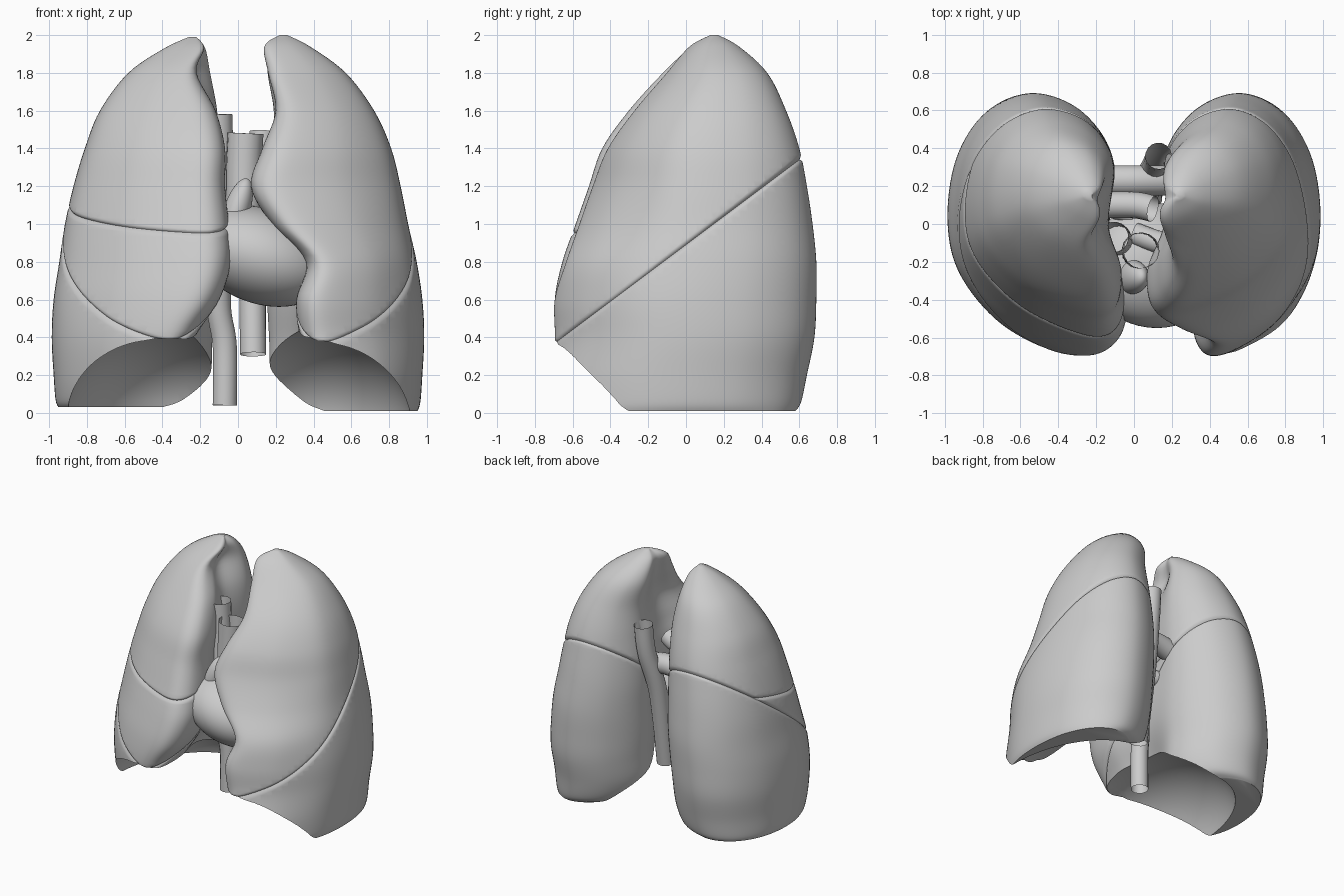
import bpy, bmesh, math
from mathutils import Vector, Matrix

cube = bpy.data.objects.get("Cube")
if cube:
    bpy.data.objects.remove(cube, do_unlink=True)

mat = bpy.data.materials.new("light_gray")
mat.use_nodes = True
GRAY = (0.6, 0.6, 0.6, 1)
mat.diffuse_color = GRAY
mat.node_tree.nodes["Principled BSDF"].inputs["Base Color"].default_value = GRAY


def add_object(name, bm):
    mesh = bpy.data.meshes.new(name)
    bm.to_mesh(mesh)
    obj = bpy.data.objects.new(name, mesh)
    bpy.context.collection.objects.link(obj)
    mesh.materials.append(mat)
    return obj


def smooth(obj):
    bpy.ops.object.select_all(action='DESELECT')
    obj.select_set(True)
    bpy.context.view_layer.objects.active = obj
    bpy.ops.object.shade_smooth_by_angle(angle=math.radians(50))


def spline(pts, steps, closed):
    """Points of a curve running through all the given tuples."""
    n, out = len(pts), []
    pts = [Vector(p) for p in pts]
    get = (lambda i: pts[i % n]) if closed else (lambda i: pts[max(0, min(n - 1, i))])
    for i in range(n if closed else n - 1):
        a, b, c, d = (get(i + k) for k in (-1, 0, 1, 2))
        for s in range(steps):
            t = s / steps
            out.append(b + (c - a) * t / 2 + (a - b * 2.5 + c * 2 - d / 2) * t**2
                       + (b * 1.5 - c * 1.5 + (d - a) / 2) * t**3)
    if not closed:
        out.append(pts[-1])
    return out


# Lung cross-section: across 0 (inner) to 1 (outer), along 0 (front) to 1 (back)
SECTION = spline([(1, .5), (.95, .75), (.77, .93), (.5, 1), (.2, .92), (.02, .72), (.08, .42),
                  (0, .2), (.04, .04), (.22, 0), (.62, .11), (.91, .3)], 8, True)

# Rows: height, outer x, inner x at back, inner x at front, front y, back y
LEFT = [(.01, .95, .32, .5, -.68, .58), (.06, .965, .22, .45, -.7, .61),
        (.2, .975, .16, .4, -.71, .64), (.4, .985, .15, .33, -.69, .68),
        (.6, .975, .14, .31, -.69, .69), (.8, .945, .14, .36, -.63, .69),
        (1, .9, .14, .18, -.56, .67), (1.2, .86, .15, .07, -.49, .64),
        (1.4, .81, .17, .13, -.41, .6), (1.6, .72, .18, .2, -.27, .53),
        (1.8, .57, .15, .16, -.1, .43), (1.94, .38, .16, .14, .02, .28),
        (2, .26, .22, .22, .13, .17)]
RIGHT = [(.03, .95, .26, .4, -.52, .58), (.07, .965, .18, .38, -.57, .61),
         (.2, .975, .13, .3, -.64, .64), (.4, .985, .12, .23, -.68, .68),
         (.6, .975, .1, .1, -.69, .69), (.8, .945, .09, .04, -.65, .69),
         (1, .915, .09, .05, -.58, .67), (1.2, .87, .09, .07, -.51, .64),
         (1.4, .81, .09, .07, -.44, .6), (1.6, .73, .1, .12, -.3, .53),
         (1.8, .58, .14, .22, -.12, .43), (1.93, .39, .17, .18, .02, .28),
         (1.99, .26, .22, .22, .13, .17)]

# Fissure planes: point and normal
OBLIQUE = (Vector((0, 0, .89)), Vector((0, -.75, 1)).normalized())
LEVEL = (Vector((0, 0, 1.07)), Vector((0, -.2, 1)).normalized())


def height(co, plane):
    return (co - plane[0]).dot(plane[1])


def lung_body(side, rows):
    bm = bmesh.new()
    rings = []
    for z, xo, xb, xf, yf, yb in spline(rows, 6, False):
        ring = []
        for u, v in SECTION:
            t = max(0, min(1, (v - .25) / .45))
            xi = xf + (xb - xf) * t * t * (3 - 2 * t)
            ring.append(bm.verts.new((side * (xi + (xo - xi) * u), yf + (yb - yf) * v, z)))
        rings.append(ring)
    for a, b in zip(rings, rings[1:]):
        for i in range(len(a)):
            j = (i + 1) % len(a)
            bm.faces.new((a[i], a[j], b[j], b[i]))
    bm.faces.new(rings[0])
    bm.faces.new(rings[-1])
    bmesh.ops.recalc_face_normals(bm, faces=bm.faces)
    return bm


def hollow_base(bm, side):
    """Cut the domed hollow into the underside."""
    body = add_object("body", bm)
    dome_bm = bmesh.new()
    bmesh.ops.create_uvsphere(dome_bm, u_segments=64, v_segments=40, radius=1)
    bmesh.ops.transform(dome_bm, verts=dome_bm.verts, matrix=Matrix.Translation(
        (side * .37, -.3, -.1)) @ Matrix.Diagonal((.55, .82, .55, 1)))
    dome = add_object("dome_cutter", dome_bm)
    dome.hide_render = True
    mod = body.modifiers.new("hollow", 'BOOLEAN')
    mod.operation, mod.solver, mod.object = 'DIFFERENCE', 'EXACT', dome
    result = bmesh.new()
    result.from_object(body, bpy.context.evaluated_depsgraph_get())
    for obj in (body, dome):
        bpy.data.objects.remove(obj, do_unlink=True)
    return result


def groove(bm, plane, limit=None, width=.022, depth=.016):
    """Press a rounded crease into the surface along a plane."""
    for k in (-1, -.6, -.3, 0, .3, .6, 1):
        faces = [f for f in bm.faces if not limit or
                 max(height(v.co, limit) for v in f.verts) > 0]
        geom = faces + list({e for f in faces for e in f.edges}) + \
            list({v for f in faces for v in f.verts})
        bmesh.ops.bisect_plane(bm, geom=geom, dist=1e-5, plane_no=plane[1],
                               plane_co=plane[0] + plane[1] * k * width)
    bm.normal_update()
    moves = []
    for v in bm.verts:
        d = abs(height(v.co, plane)) / width
        if d < 1 and (not limit or height(v.co, limit) > -1e-4):
            n = v.normal - plane[1] * v.normal.dot(plane[1])
            moves.append((v, n * depth * (1 - d)**2))
    for v, move in moves:
        v.co -= move


def build_lung(side, rows, fissures, lobes):
    bm = hollow_base(lung_body(side, rows), side)
    for plane, limit in fissures:
        groove(bm, plane, limit)
    for name, cuts in lobes.items():
        part = bm.copy()
        for plane, above in cuts:
            bmesh.ops.bisect_plane(part, geom=part.verts[:] + part.edges[:] + part.faces[:],
                                   dist=1e-4, plane_co=plane[0], plane_no=plane[1],
                                   clear_inner=above, clear_outer=not above)
        smooth(add_object(name, part))


build_lung(1, LEFT, [(OBLIQUE, None)], {
    "left_upper_lobe": [(OBLIQUE, True)],
    "left_lower_lobe": [(OBLIQUE, False)]})
build_lung(-1, RIGHT, [(OBLIQUE, None), (LEVEL, OBLIQUE)], {
    "right_upper_lobe": [(OBLIQUE, True), (LEVEL, True)],
    "right_middle_lobe": [(OBLIQUE, True), (LEVEL, False)],
    "right_lower_lobe": [(OBLIQUE, False)]})


def ellipsoid(name, loc, radii, tilt):
    bm = bmesh.new()
    bmesh.ops.create_uvsphere(bm, u_segments=48, v_segments=32, radius=1)
    bmesh.ops.transform(bm, verts=bm.verts, matrix=Matrix.Translation(loc)
                        @ Matrix.Rotation(math.radians(tilt), 4, 'Y')
                        @ Matrix.Diagonal((*radii, 1)))
    smooth(add_object(name, bm))


# Heart between the lungs
ellipsoid("heart", (.12, -.22, .83), (.38, .33, .25), 20)
ellipsoid("heart_ear", (-.01, -.28, 1.06), (.07, .09, .19), 18)


def tube(name, radius, *pts):
    """Open-ended vessel swept along a smooth path."""
    curve = bpy.data.curves.new(name, 'CURVE')
    curve.dimensions = '3D'
    curve.bevel_depth, curve.bevel_resolution = radius, 6
    path = spline(pts, 8, False)
    line = curve.splines.new('POLY')
    line.points.add(len(path) - 1)
    for point, co in zip(line.points, path):
        point.co = (*co, 1)
    line.use_smooth = True
    curve.materials.append(mat)
    obj = bpy.data.objects.new(name, curve)
    bpy.context.collection.objects.link(obj)


# Vessels and airways
tube("upper_vein", .08, (-.11, -.07, 1.58), (-.1, -.07, 1.3), (-.08, -.1, .9))
tube("lower_vein", .065, (-.07, -.02, .04), (-.07, -.02, .35), (-.1, -.04, .55), (-.1, -.08, .8))
tube("rising_artery", .095, (.04, -.14, 1.48), (.03, -.14, 1.25), (.03, -.15, .9))
tube("falling_artery", .07, (.13, .36, 1.49), (.12, .33, 1.25), (.08, .24, .9), (.08, .14, .31))
tube("cross_artery", .07, (-.2, .1, 1.2), (0, .1, 1.26), (.1, .08, 1.3))
tube("airway_branch", .08, (-.25, .23, 1.1), (0, .23, 1.15), (.25, .23, 1.1))
tube("left_lung_vein", .06, (.0, -.05, 1.05), (.15, -.1, 1.08), (.3, -.1, 1.1))
tube("right_lung_vein", .06, (.0, .05, .95), (-.15, .1, .95), (-.3, .1, .95))
